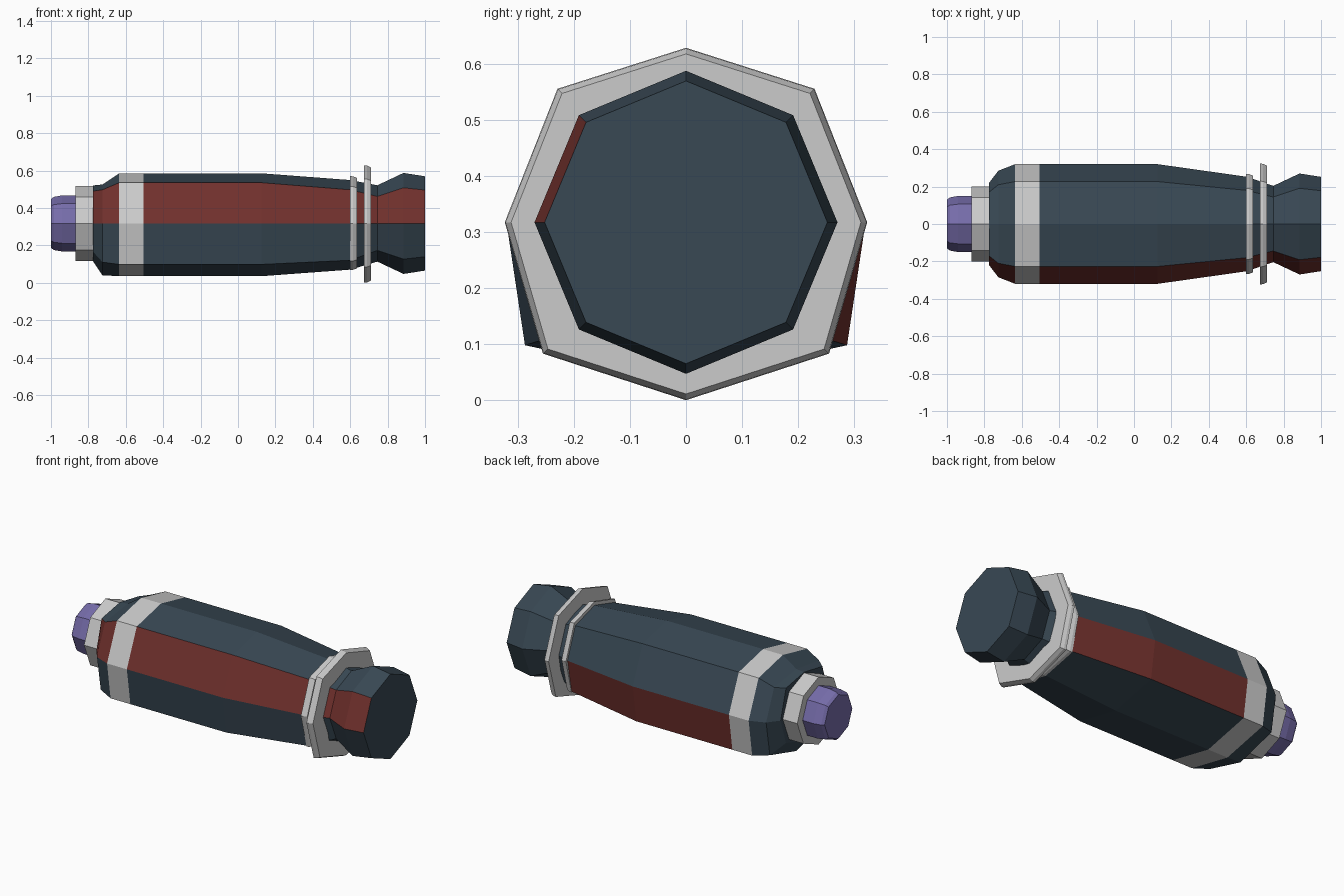
import bpy, bmesh, math

if "Cube" in bpy.data.objects:
    bpy.data.objects.remove(bpy.data.objects["Cube"])

MID = 0.317


def material(name, rgb):
    m = bpy.data.materials.new(name)
    m.diffuse_color = (*rgb, 1)
    m.use_nodes = True
    m.node_tree.nodes["Principled BSDF"].inputs["Base Color"].default_value = m.diffuse_color
    return m


DARK = material("dark_blue", (0.04, 0.065, 0.088))
RED = material("red", (0.165, 0.03, 0.026))
GREY = material("grey", (0.8, 0.8, 0.8))
PURPLE = material("purple", (0.18, 0.15, 0.40))


def octagon(r):
    d = r * math.sqrt(0.5)
    return (MID + r, d, MID + d, r, d, MID - d, MID - r)


def ring_section(sec, s=1.0):
    # top, upper corner (y, z), side y, lower corner (y, z), bottom
    top, uy, uz, sy, ly, lz, bot = sec
    pts = [(0, top), (-uy, uz), (-sy, MID), (-ly, lz),
           (0, bot), (ly, lz), (sy, MID), (uy, uz)]
    return [(y * s, MID + (z - MID) * s) for y, z in pts]


def loft(name, sections, mats, pick=None):
    """Skin eight-sided sections along x; pick(span, side) gives a slot."""
    bm = bmesh.new()
    loops = [[bm.verts.new((x, y, z)) for y, z in pts] for x, pts in sections]
    for k in range(len(loops) - 1):
        a, b = loops[k], loops[k + 1]
        for i in range(8):
            j = (i + 1) % 8
            f = bm.faces.new((a[i], a[j], b[j], b[i]))
            f.material_index = pick(k, i) if pick else 0
    bm.faces.new(loops[0])
    bm.faces.new(loops[-1])
    bmesh.ops.recalc_face_normals(bm, faces=bm.faces)
    me = bpy.data.meshes.new(name)
    bm.to_mesh(me)
    bm.free()
    for m in mats:
        me.materials.append(m)
    ob = bpy.data.objects.new(name, me)
    bpy.context.collection.objects.link(ob)
    return ob


# Main body: faceted grip with a flush grey band and red stripes
full = (0.585, 0.227, 0.535, 0.32, 0.287, 0.098, 0.035)
body = [
    (-0.775, (0.52, 0.17, 0.49, 0.22, 0.17, 0.165, 0.115)),
    (-0.725, (0.525, 0.21, 0.497, 0.285, 0.25, 0.11, 0.04)),
    (-0.635, full),
    (-0.505, full),
    (0.125, full),
    (0.60, (0.549, 0.18, 0.497, 0.253, 0.215, 0.12, 0.07)),
    (0.745, octagon(0.204)),
]


def body_slot(span, side):
    if span == 2:
        return 2
    if side == 1 or (side == 5 and span in (3, 4)):
        return 1
    return 0


loft("body", [(x, ring_section(s)) for x, s in body], [DARK, RED, GREY], body_slot)

# Flared pommel
loft("flared_end", [(x, ring_section(octagon(r))) for x, r in
                    ((0.745, 0.204), (0.885, 0.27), (1.0, 0.252))],
     [DARK, RED], lambda span, side: int(side == 1))

# Guard rings: a small one and a large one
small = (0.57, 0.19, 0.515, 0.268, 0.215, 0.115, 0.068)
large = (0.628, 0.229, 0.555, 0.323, 0.255, 0.083, 0.0)
for name, sec, x0, x1 in (("small_ring", small, 0.60, 0.635),
                          ("large_ring", large, 0.675, 0.71)):
    loft(name, [(x0, ring_section(sec)), (x0 + 0.015, ring_section(sec, 0.995)),
                (x1, ring_section(sec, 0.965))], [GREY])

# Collar and rounded purple tip
loft("collar", [(x, ring_section(octagon(0.2))) for x in (-0.87, -0.77)], [GREY])
loft("tip", [(x, ring_section(octagon(r))) for x, r in
             ((-1.0, 0.13), (-0.985, 0.142), (-0.94, 0.15), (-0.865, 0.15))],
     [PURPLE])
